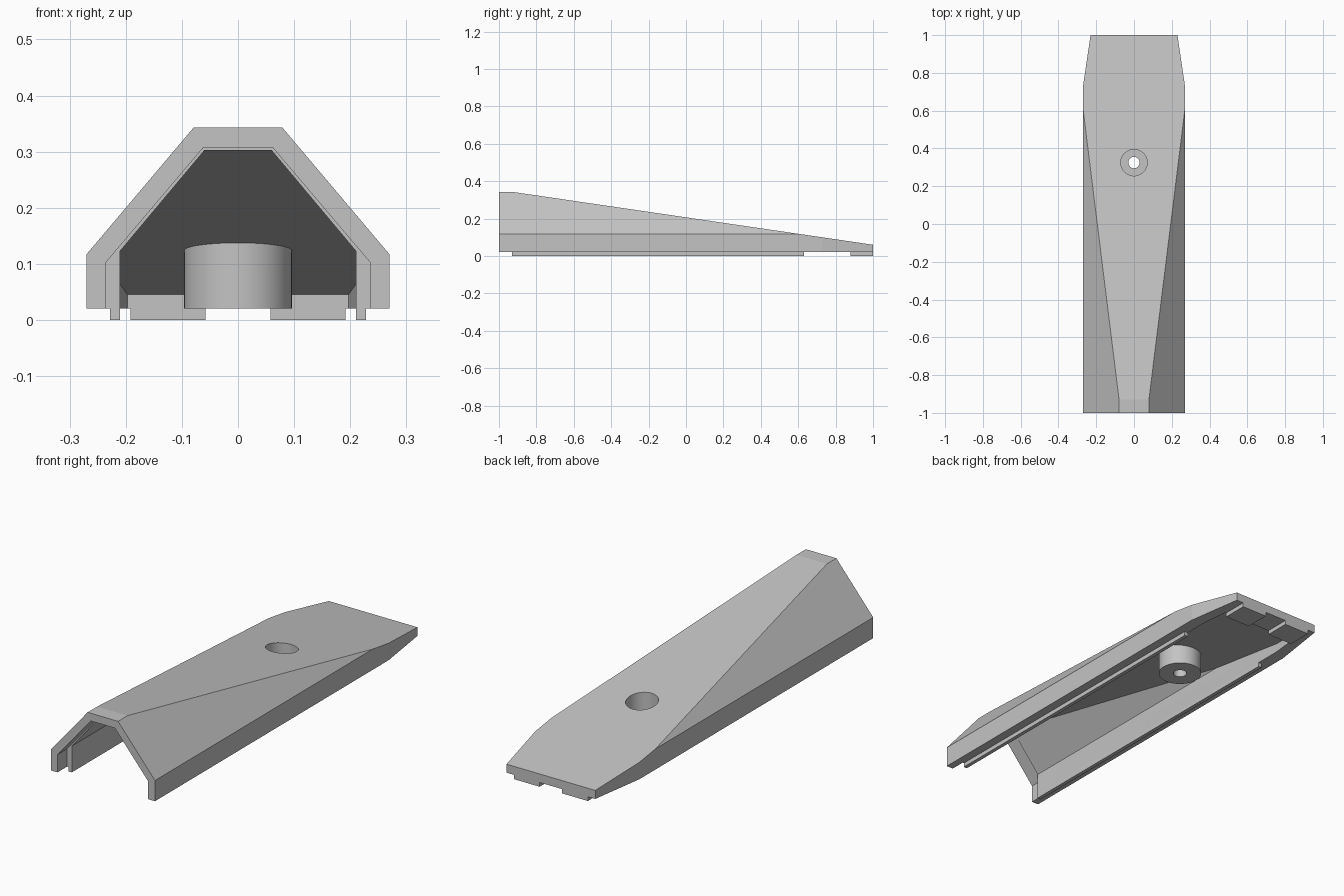
import bpy, bmesh
from mathutils import Vector

if "Cube" in bpy.data.objects:
    bpy.data.objects.remove(bpy.data.objects["Cube"], do_unlink=True)

grey = bpy.data.materials.new("light_grey")
grey.use_nodes = True
grey.diffuse_color = (0.55, 0.55, 0.55, 1)
grey.node_tree.nodes["Principled BSDF"].inputs["Base Color"].default_value = grey.diffuse_color


def make_object(name, bm):
    bmesh.ops.recalc_face_normals(bm, faces=bm.faces)
    mesh = bpy.data.meshes.new(name)
    bm.to_mesh(mesh)
    bm.free()
    mesh.materials.append(grey)
    obj = bpy.data.objects.new(name, mesh)
    bpy.context.collection.objects.link(obj)
    return obj


def prism(name, half_profile, y0, y1, planes=()):
    """Extrude a mirrored (x, z) profile along y, then trim it with planes."""
    bm = bmesh.new()
    outline = half_profile + [(-x, z) for x, z in reversed(half_profile)]
    face = bm.faces.new([bm.verts.new((x, y0, z)) for x, z in outline])
    out = bmesh.ops.extrude_face_region(bm, geom=[face])
    moved = [v for v in out["geom"] if isinstance(v, bmesh.types.BMVert)]
    bmesh.ops.translate(bm, verts=moved, vec=(0, y1 - y0, 0))
    for point, normal in planes:
        cut = bmesh.ops.bisect_plane(bm, geom=bm.verts[:] + bm.edges[:] + bm.faces[:],
                                     plane_co=point, plane_no=normal, clear_outer=True)
        rim = [e for e in cut["geom_cut"] if isinstance(e, bmesh.types.BMEdge)]
        bmesh.ops.holes_fill(bm, edges=rim, sides=0)
    return make_object(name, bm)


def roof_plane(y0, z0, y1, z1):
    return Vector((0, y0, z0)), Vector((0, z0 - z1, y1 - y0))


def taper_planes(x0, y0, x1, y1):
    return [(Vector((s * x0, y0, 0)), Vector((s * (y1 - y0), x0 - x1, 0))) for s in (1, -1)]


def cylinder(name, radius, z0, z1):
    bm = bmesh.new()
    bmesh.ops.create_cone(bm, cap_ends=True, segments=64, radius1=radius,
                          radius2=radius, depth=z1 - z0)
    bmesh.ops.translate(bm, verts=bm.verts, vec=(0, 0.325, (z0 + z1) / 2))
    return make_object(name, bm)


def box(name, x0, x1, y0, y1, z0, z1):
    bm = bmesh.new()
    bmesh.ops.create_cube(bm, size=1)
    for v in bm.verts:
        v.co = ((x0 + x1) / 2 + v.co.x * (x1 - x0),
                (y0 + y1) / 2 + v.co.y * (y1 - y0),
                (z0 + z1) / 2 + v.co.z * (z1 - z0))
    return make_object(name, bm)


def combine(target, tool, operation):
    mod = target.modifiers.new(tool.name, "BOOLEAN")
    mod.operation, mod.object, mod.solver = operation, tool, "EXACT"
    bpy.context.view_layer.objects.active = target
    bpy.ops.object.modifier_apply(modifier=mod.name)
    bpy.data.objects.remove(tool, do_unlink=True)


# Wedge-shaped cover with a sloping roof and tapered tail
cover = prism("cover_shell", [(0.27, 0.02), (0.27, 0.117), (0.079, 0.343)], -1, 1,
              [roof_plane(-0.93, 0.343, 1, 0.06)] + taper_planes(0.27, 0.73, 0.23, 1))

# Hollow underside, and the wider recess at the open front
cavity = prism("cavity", [(0.21, -0.1), (0.21, 0.123), (0.06, 0.302)], -0.97, 0.88,
               [roof_plane(-0.93, 0.302, 0.88, 0.045)] + taper_planes(0.21, 0.75, 0.197, 0.88))
recess = prism("recess", [(0.235, -0.1), (0.235, 0.103), (0.062, 0.307)], -1.1, -0.93)
combine(cover, cavity, "DIFFERENCE")
combine(cover, recess, "DIFFERENCE")

# Screw boss with counterbore and through hole
combine(cover, cylinder("boss", 0.096, 0.02, 0.141), "UNION")
combine(cover, cylinder("counterbore", 0.07, 0.055, 0.4), "DIFFERENCE")
combine(cover, cylinder("screw_hole", 0.03, -0.1, 0.2), "DIFFERENCE")

# Locating lips along the sides and tabs under the tail
for side, s in (("left", 1), ("right", -1)):
    box(side + "_lip", *sorted((s * 0.21, s * 0.228)), -0.93, 0.63, 0, 0.02)
    box(side + "_tail_tab", *sorted((s * 0.058, s * 0.192)), 0.88, 1, 0, 0.02)

# Smooth the round walls while keeping the flat panels crisp
bpy.ops.object.select_all(action="DESELECT")
cover.select_set(True)
bpy.context.view_layer.objects.active = cover
bpy.ops.object.shade_smooth_by_angle(angle=0.12)
